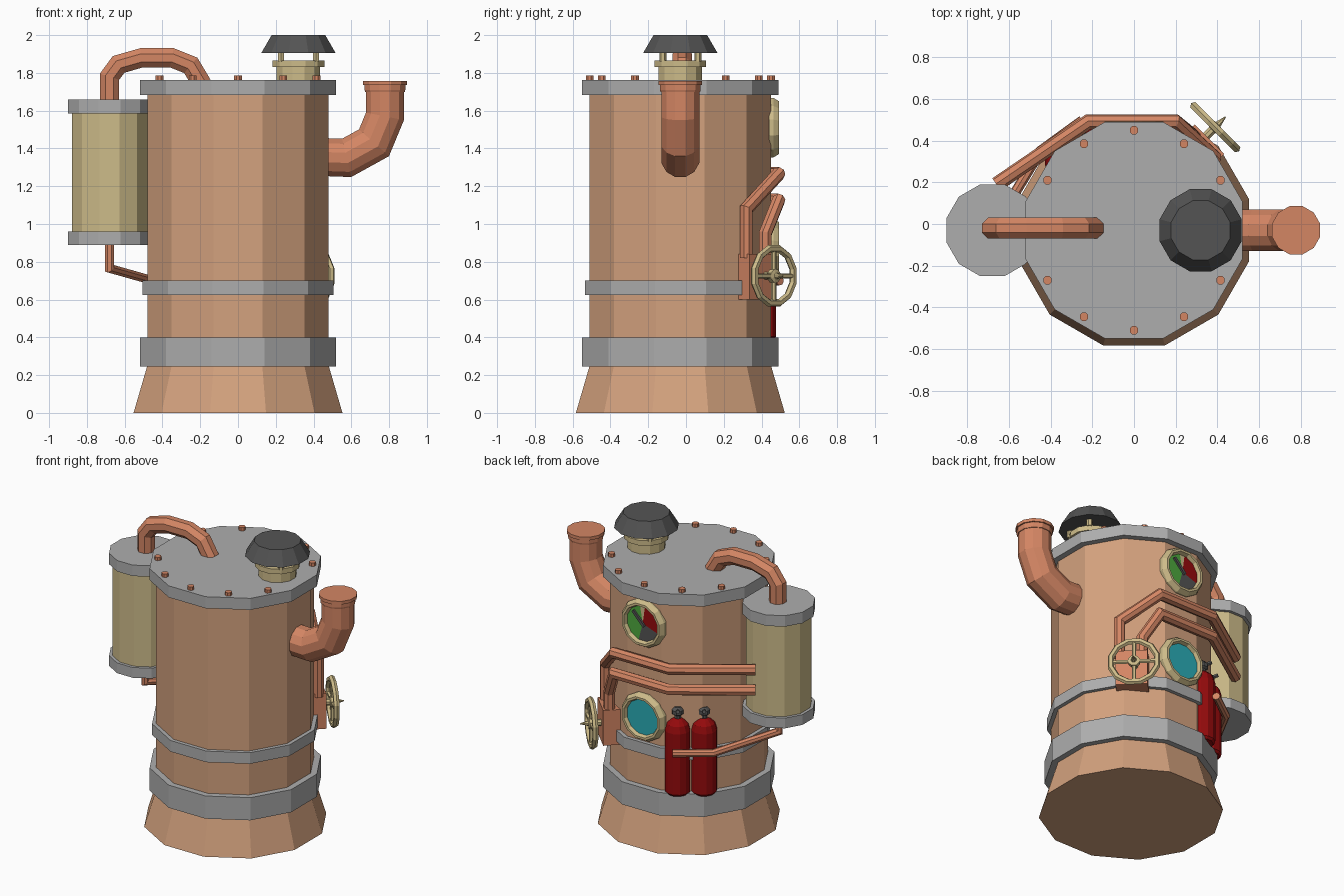
import bpy, bmesh, math
from mathutils import Vector, Matrix

if "Cube" in bpy.data.objects:
    bpy.data.objects.remove(bpy.data.objects["Cube"])

CY = -0.03  # y of the boiler axis


def mat(name, r, g, b):
    m = bpy.data.materials.new(name)
    lin = [((c / 255 + 0.055) / 1.055) ** 2.4 if c > 10 else c / 255 / 12.92 for c in (r, g, b)]
    m.diffuse_color = (*lin, 1)
    m.use_nodes = True
    m.node_tree.nodes["Principled BSDF"].inputs["Base Color"].default_value = m.diffuse_color
    return m


TAN = mat("tan_copper", 212, 162, 126)
COPPER = mat("pipe_copper", 212, 134, 100)
STEEL = mat("grey_steel", 174, 174, 174)
BRASS = mat("pale_brass", 206, 188, 138)
DARK = mat("dark_iron", 84, 84, 84)
RED = mat("red_paint", 148, 10, 12)
GLASS = mat("cyan_glass", 42, 172, 182)
GREEN = mat("green_paint", 78, 168, 62)


def finish(name, bm, *mats):
    bmesh.ops.recalc_face_normals(bm, faces=bm.faces[:])
    me = bpy.data.meshes.new(name)
    bm.to_mesh(me)
    bm.free()
    for m in mats:
        me.materials.append(m)
    ob = bpy.data.objects.new(name, me)
    bpy.context.collection.objects.link(ob)
    return ob


def lathe(name, profile, loc, m, n=12, axis=(0, 0, 1), closed=False):
    """Turn (radius, height) points round an axis, flats facing the main directions."""
    bm = bmesh.new()
    k = 1 / math.cos(math.pi / n)
    q = Vector(axis).to_track_quat('Z', 'Y') if axis != (0, 0, 1) else Matrix.Identity(3).to_quaternion()
    rings = []
    for r, z in profile:
        ring = []
        for i in range(n):
            a = 2 * math.pi * (i + 0.5) / n
            p = Vector((r * k * math.cos(a), r * k * math.sin(a), z))
            ring.append(bm.verts.new(q @ p + Vector(loc)))
        rings.append(ring)
    pairs = list(zip(rings, rings[1:]))
    if closed:
        pairs.append((rings[-1], rings[0]))
    for a, b in pairs:
        for i in range(n):
            j = (i + 1) % n
            bm.faces.new((a[i], a[j], b[j], b[i]))
    if not closed:
        bm.faces.new(rings[0])
        bm.faces.new(rings[-1])
    return finish(name, bm, m)


def tube(name, pts, r, m, n=8):
    """Sweep a round section along a path with mitred bends."""
    pts = [Vector(p) for p in pts]
    bm = bmesh.new()
    dirs = [(b - a).normalized() for a, b in zip(pts, pts[1:])]
    q = dirs[0].to_track_quat('Z', 'Y')
    ring = [pts[0] + q @ Vector((r * math.cos(2 * math.pi * (i + .5) / n),
                                 r * math.sin(2 * math.pi * (i + .5) / n), 0)) for i in range(n)]
    prev = [bm.verts.new(p) for p in ring]
    bm.faces.new(prev)
    for s, d in enumerate(dirs):
        nrm = (d + dirs[s + 1]).normalized() if s + 1 < len(dirs) else d
        ring = [p + d * ((pts[s + 1] - p).dot(nrm) / d.dot(nrm)) for p in ring]
        cur = [bm.verts.new(p) for p in ring]
        for i in range(n):
            j = (i + 1) % n
            bm.faces.new((prev[i], prev[j], cur[j], cur[i]))
        prev = cur
    bm.faces.new(prev)
    return finish(name, bm, m)


# Boiler body, bands and lid
lathe("boiler_body", [(.553, 0), (.48, .25), (.48, 1.70)], (0, CY, 0), TAN)
lathe("lower_band", [(.52, .245), (.52, .40)], (0, CY, 0), STEEL)
lathe("middle_band", [(.505, .624), (.505, .70)], (0, CY, 0), STEEL)
lathe("lid", [(.52, 1.683), (.52, 1.762)], (0, CY, 0), STEEL)
for i in range(12):
    if i % 6:
        a = math.radians(30 * i)
        lathe("lid_bolt", [(.02, 1.75), (.02, 1.785)],
              (.48 * math.cos(a), CY + .48 * math.sin(a), 0), COPPER, 8)

# Chimney with four posts and a cap
CH = (.32, CY, 0)
lathe("chimney_neck", [(.115, 1.75), (.115, 1.83), (.137, 1.83), (.137, 1.865)], CH, BRASS)
for sx in (-1, 1):
    for sy in (-1, 1):
        lathe("chimney_post", [(.016, 1.86), (.016, 1.91)], (.32 + .093 * sx, CY + .093 * sy, 0), BRASS, 6)
lathe("chimney_cap", [(.197, 1.905), (.142, 2.0)], CH, DARK)

# Side tank
TK = (-.68, CY, 0)
lathe("tank_body", [(.20, .95), (.20, 1.60)], TK, BRASS)
lathe("tank_bottom_cap", [(.22, .89), (.22, .96)], TK, STEEL)
lathe("tank_top_cap", [(.22, 1.585), (.22, 1.66)], TK, STEEL)

# Pipe from tank to lid
tube("top_pipe", [(x, -.02, z) for x, z in ((-.68, 1.64), (-.68, 1.78), (-.632, 1.845), (-.51, 1.88),
                                            (-.35, 1.88), (-.25, 1.84), (-.19, 1.74))], .055, COPPER)

# Bent spout with flange
tube("spout", [(x, CY, z) for x, z in ((.44, 1.355), (.575, 1.35), (.72, 1.43), (.778, 1.57),
                                       (.778, 1.71))], .104, COPPER, 12)
lathe("spout_flange", [(.105, 1.70), (.108, 1.71), (.108, 1.735), (.116, 1.735), (.116, 1.757)],
      (.778, CY, 0), COPPER)

# Valve box, shaft and handwheel on the back right
S = math.sqrt(.5)
N, T, UP = Vector((S, S, 0)), Vector((-S, S, 0)), Vector((0, 0, 1))
bm = bmesh.new()
bmesh.ops.create_cube(bm, size=1, matrix=Matrix.Translation(Vector((0, CY, .72)) + N * .50 + T * .053)
                      @ Matrix.Rotation(math.pi / 4, 4, 'Z') @ Matrix.Diagonal((.13, .20, .24, 1)))
finish("valve_box", bm, COPPER)
W = Vector((.39, .465, .725))
lathe("handwheel_rim", [(.143 + .02 * math.cos(a), .02 * math.sin(a))
                        for a in (math.pi / 3 * i for i in range(6))], W, BRASS, 12, tuple(N), True)
for d in (T, UP):
    tube("handwheel_spokes", [W - d * .14, W + d * .14], .014, BRASS, 6)
lathe("handwheel_hub", [(.02, -.09), (.02, -.02), (.035, -.015), (.035, .015), (.016, .02), (.003, .07)],
      W, BRASS, 8, tuple(N))

# Two pipes from the valve round the back to the tank
for name, x, y, z0, z1 in (("upper_back_pipe", .385, .32, 1.08, 1.265),
                           ("lower_back_pipe", .286, .42, .95, 1.125)):
    tube(name, [(x, y, .82), (x, y, z0), (.20, .49, z1), (-.22, .49, z1), (-.66, .19, z1)], .036, COPPER)


# Gauge and porthole on the back face
def bezel(name, z):
    lathe(name, [(.12, -.01), (.158, -.01), (.158, .012), (.14, .042), (.125, .042), (.115, .015)],
          (0, .45, z), BRASS, 12, (0, 1, 0), True)


def sector(bm, z, r, a0, a1, index):
    y, steps = .467, max(1, round((a1 - a0) / 30))
    ang = [math.radians(a0 + (a1 - a0) * i / steps) for i in range(steps + 1)]
    rim = [bm.verts.new((-r * math.cos(a), y, z + r * math.sin(a))) for a in ang]
    centre = bm.verts.new((0, y, z))
    for a, b in zip(rim, rim[1:]):
        bm.faces.new((centre, a, b)).material_index = index


bezel("gauge_bezel", 1.51)
bm = bmesh.new()
for i, (a0, a1) in enumerate(((-20, 82), (82, 100), (100, 255), (255, 340))):
    sector(bm, 1.51, .125, a0, a1, i)
finish("gauge_dial", bm, RED, BRASS, GREEN, DARK)
tube("gauge_needle", [(-.015, .471, 1.495), (.07, .471, 1.585)], .013, DARK, 4)
bezel("porthole_bezel", .87)
lathe("porthole_glass", [(.122, .0), (.122, .018)], (0, .45, .87), GLASS, 12, (0, 1, 0))

# Two extinguishers on the back left
A = math.radians(126)
OUT, SIDE = Vector((math.cos(A), math.sin(A), 0)), Vector((-math.sin(A), math.cos(A), 0))
BASE = Vector((0, CY, 0))
for lat in (-.077, .087):
    p = BASE + OUT * .475 + SIDE * lat
    ob = lathe("extinguisher", [(.066, .39), (.078, .405), (.078, .82), (.066, .865), (.04, .89), (.025, .90)],
               p, RED, 12)
    lathe("extinguisher_valve", [(.02, .89), (.02, .92), (.035, .93), (.035, .955), (.018, .975)], p, DARK, 8)
    tube("extinguisher_lever", [p + UP * .945, p + UP * .965 + OUT * .06], .013, DARK, 6)

# Drain pipe from under the tank past the extinguishers
tube("drain_pipe", [(-.68, CY, .90), (-.68, CY, .765), BASE + OUT * .572 + SIDE * .14 + UP * .70,
                    BASE + OUT * .572 - SIDE * .11 + UP * .70], .025, COPPER)
